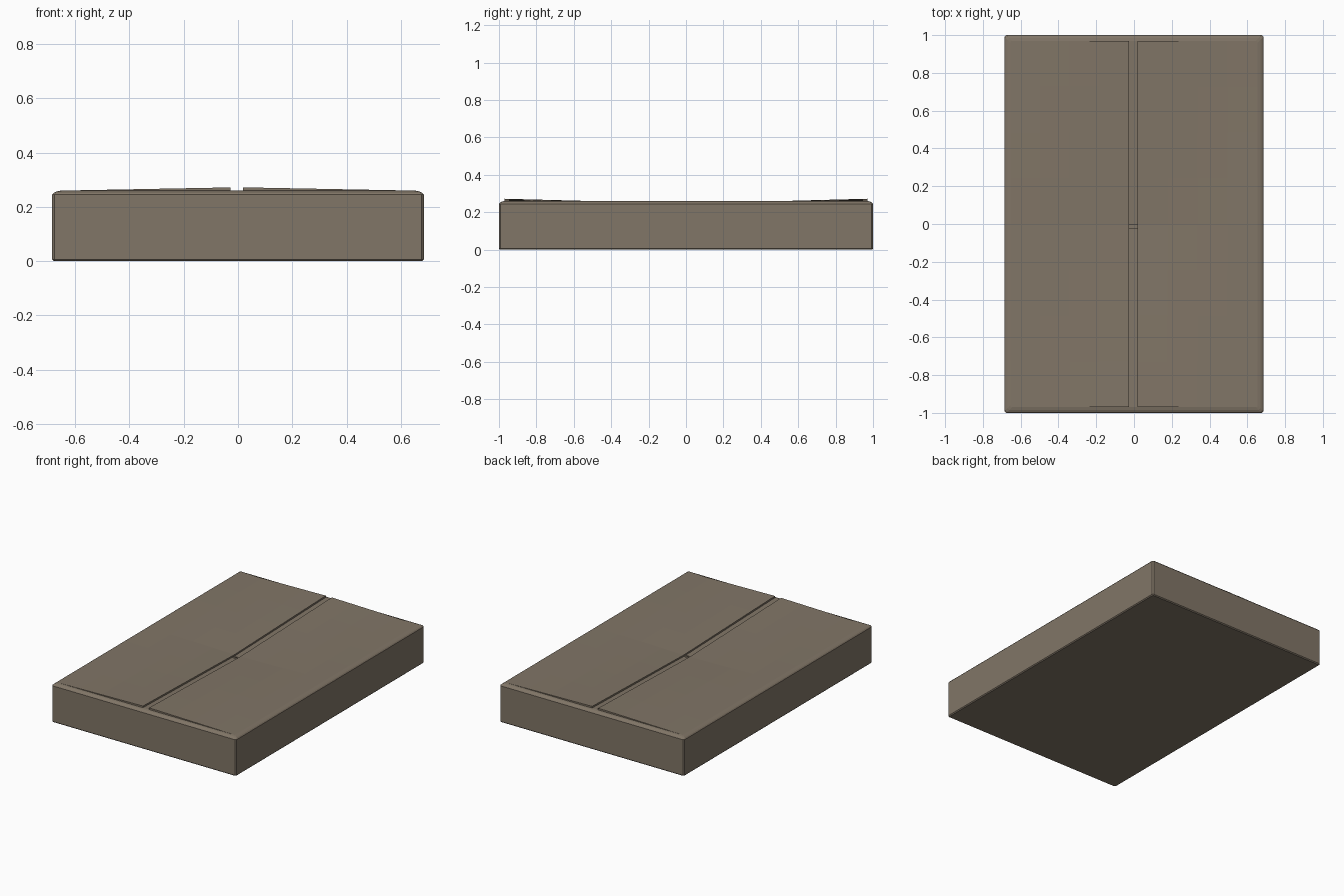
import bpy, bmesh

if "Cube" in bpy.data.objects:
    bpy.data.objects.remove(bpy.data.objects["Cube"])

HX, HY, TOP = 0.685, 1.0, 0.26      # half width, half length, rim height
RIM = 0.03                          # rounded fold width at the rim
SAG = 0.024                         # how far the closed lid dips at mid-length

card = bpy.data.materials.new("cardboard")
card.diffuse_color = (0.22, 0.18, 0.135, 1)
card.use_nodes = True
card.node_tree.nodes["Principled BSDF"].inputs["Base Color"].default_value = card.diffuse_color


def finish(bm, name):
    bmesh.ops.recalc_face_normals(bm, faces=bm.faces)
    mesh = bpy.data.meshes.new(name)
    bm.to_mesh(mesh)
    bm.free()
    mesh.materials.append(card)
    ob = bpy.data.objects.new(name, mesh)
    bpy.context.collection.objects.link(ob)
    return ob


def ring(bm, inset, z, cut=0.008):
    # rectangle with slightly cut corners
    x, y = HX - inset, HY - inset
    pts = [(x, -y + cut), (x, y - cut), (x - cut, y), (-x + cut, y),
           (-x, y - cut), (-x, -y + cut), (-x + cut, -y), (x - cut, -y)]
    return [bm.verts.new((px, py, z)) for px, py in pts]


def flap(name, xs, ys, height, thick):
    # panel following a height function over a small grid
    bm = bmesh.new()
    layers = [[[bm.verts.new((x, y, height(x, y) - d)) for x in xs] for y in ys]
              for d in (0, thick)]
    nx, ny = len(xs), len(ys)
    for g in layers:
        for j in range(ny - 1):
            for i in range(nx - 1):
                bm.faces.new((g[j][i], g[j][i + 1], g[j + 1][i + 1], g[j + 1][i]))
    border = ([(0, i) for i in range(nx)] + [(j, nx - 1) for j in range(1, ny)]
              + [(ny - 1, i) for i in range(nx - 2, -1, -1)]
              + [(j, 0) for j in range(ny - 2, 0, -1)])
    t, b = layers
    for (j, i), (k, l) in zip(border, border[1:] + border[:1]):
        bm.faces.new((t[j][i], t[k][l], b[k][l], b[j][i]))
    return finish(bm, name)


# Hollow carton body: outer wall, folded rim, inner wall and floor
bm = bmesh.new()
profile = [(0.006, 0), (0, 0.006), (0, 0.245), (0.006, 0.252),
           (0.016, 0.257), (RIM, TOP), (RIM, 0.015)]
rings = [ring(bm, i, z) for i, z in profile]
for a, b in zip(rings, rings[1:]):
    for k in range(8):
        bm.faces.new((a[k], a[(k + 1) % 8], b[(k + 1) % 8], b[k]))
bm.faces.new(rings[0])
bm.faces.new(rings[-1])
finish(bm, "carton_body")


# Inner flaps, hinged front and back, dipping toward the middle
def inner_height(x, y):
    return TOP - SAG * (1 - abs(y) / (HY - RIM))


flap("inner_flap_front", [-0.655, 0.655], [-0.97, -0.022], inner_height, 0.008)
flap("inner_flap_back", [-0.655, 0.655], [-0.002, 0.97], inner_height, 0.008)


# Outer flaps, hinged at the sides and resting on the inner flaps
def outer_height(x, y):
    hinge = HX - RIM
    t = (hinge - abs(x)) / (hinge - 0.022)
    return TOP + t * (0.012 - SAG * 1.08 * (1 - abs(y) / 0.97))


rows = [-0.97 + 0.97 * j / 4 for j in range(9)]
for name, inner, outer in (("outer_flap_left", -0.027, -0.655),
                           ("outer_flap_right", 0.018, 0.655)):
    cols = [inner + (outer - inner) * i / 4 for i in range(5)]
    flap(name, cols, rows, outer_height, 0.011)
